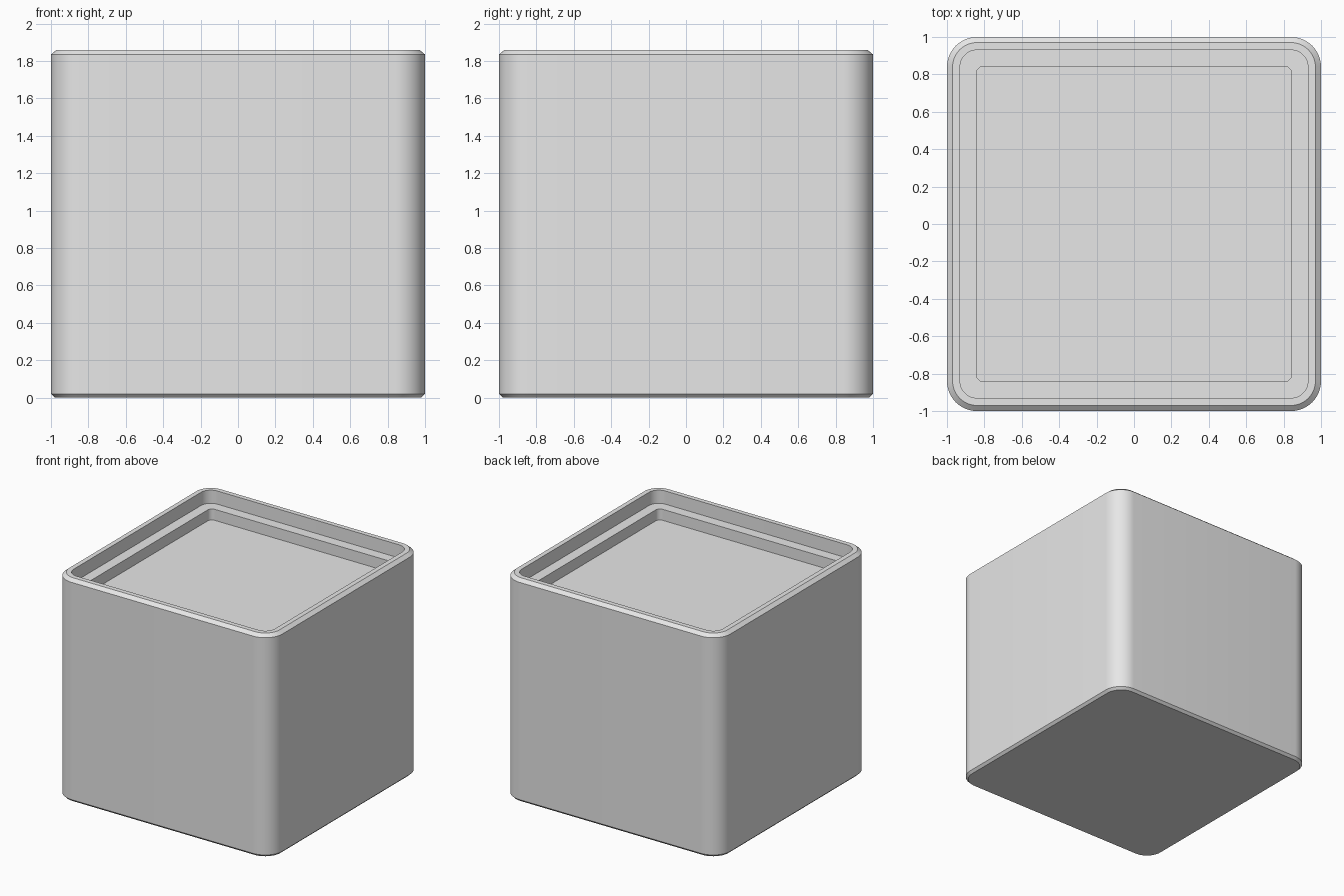
import bpy, bmesh, math

cube = bpy.data.objects.get("Cube")
if cube:
    bpy.data.objects.remove(cube, do_unlink=True)

# One plain grey for the whole box
grey = bpy.data.materials.new("light_grey")
grey.use_nodes = True
grey.diffuse_color = (0.8, 0.8, 0.8, 1)
grey.node_tree.nodes["Principled BSDF"].inputs["Base Color"].default_value = (0.8, 0.8, 0.8, 1)

CORNER_STEPS = 12


def rounded_square(bm, half, radius, z):
    """Ring of vertices around a square with rounded corners."""
    ring = []
    centre = half - radius
    for corner, (sx, sy) in enumerate([(1, 1), (-1, 1), (-1, -1), (1, -1)]):
        for step in range(CORNER_STEPS + 1):
            angle = math.pi / 2 * (corner + step / CORNER_STEPS)
            ring.append(bm.verts.new((sx * centre + radius * math.cos(angle),
                                      sy * centre + radius * math.sin(angle), z)))
    return ring


# Profile from the underside, up the wall, over the rim and into the recess:
# half width, corner radius, height
profile = [
    (0.98, 0.14, 0.0),      # underside
    (1.0, 0.16, 0.02),      # bottom chamfer
    (1.0, 0.16, 1.835),     # outer wall
    (0.97, 0.13, 1.86),     # top chamfer
    (0.93, 0.09, 1.86),     # rim
    (0.93, 0.09, 1.75),     # upper recess wall
    (0.843, 0.04, 1.75),    # ledge
    (0.843, 0.04, 1.658),   # lower recess wall
]

bm = bmesh.new()
rings = [rounded_square(bm, *level) for level in profile]
for low, high in zip(rings, rings[1:]):
    for i in range(len(low)):
        j = (i + 1) % len(low)
        bm.faces.new((low[i], low[j], high[j], high[i]))
bm.faces.new(list(reversed(rings[0])))   # bottom
bm.faces.new(rings[-1])                  # recess floor

mesh = bpy.data.meshes.new("recessed_box")
bm.to_mesh(mesh)
bm.free()
mesh.materials.append(grey)
box = bpy.data.objects.new("recessed_box", mesh)
bpy.context.collection.objects.link(box)

# Smooth rounded corners, crisp chamfers and ledges
bpy.ops.object.select_all(action='DESELECT')
box.select_set(True)
bpy.context.view_layer.objects.active = box
bpy.ops.object.shade_smooth_by_angle(angle=math.radians(30))
